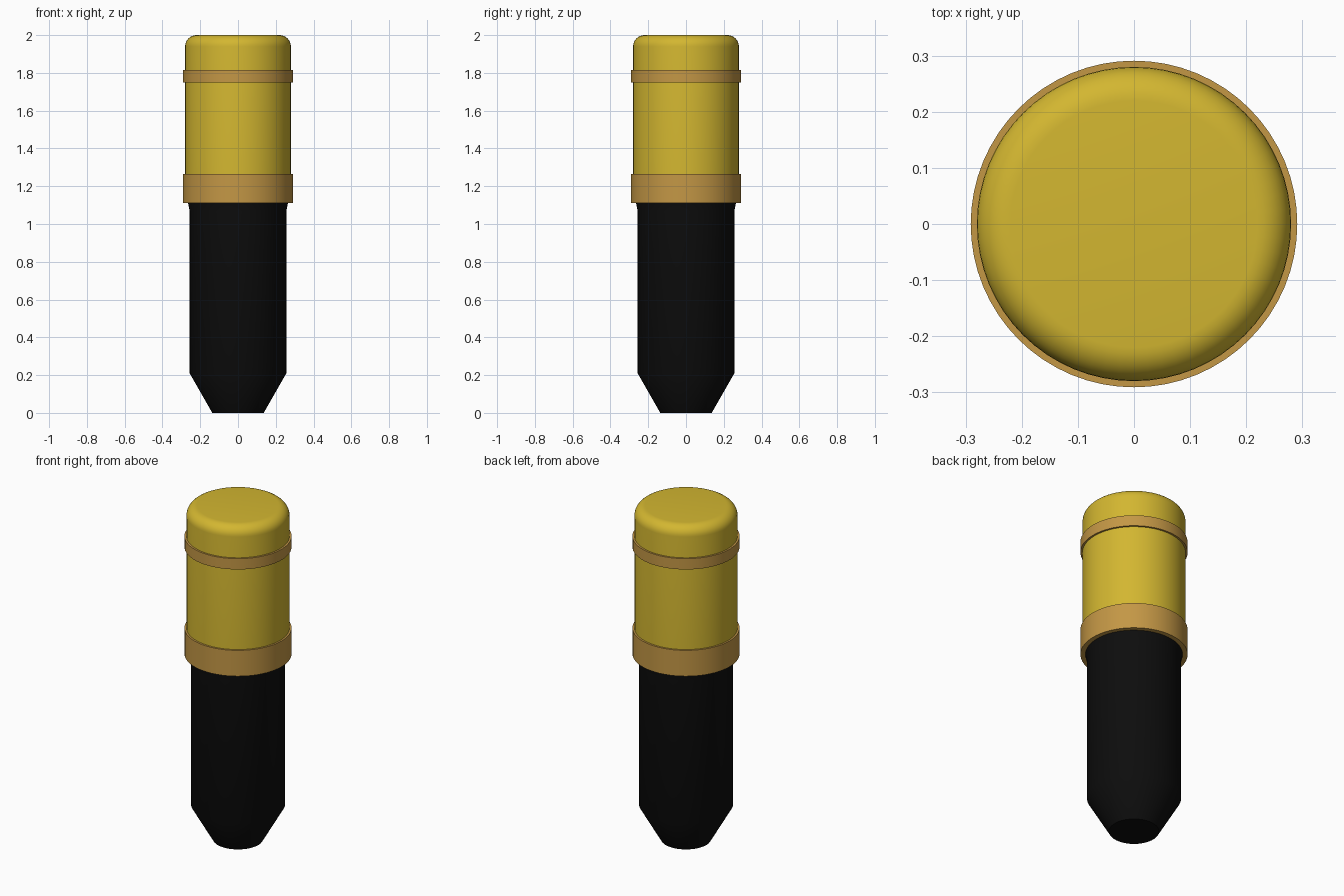
import bpy, bmesh, math

if "Cube" in bpy.data.objects:
    bpy.data.objects.remove(bpy.data.objects["Cube"])

SIDES = 64


def material(name, rgb):
    m = bpy.data.materials.new(name)
    m.diffuse_color = (*rgb, 1)
    m.use_nodes = True
    m.node_tree.nodes["Principled BSDF"].inputs["Base Color"].default_value = m.diffuse_color
    return m


yellow = material("golden yellow", (0.65, 0.47, 0.03))
bronze = material("bronze", (0.55, 0.31, 0.06))
black = material("black", (0.004, 0.004, 0.004))


def lathe(name, profile, mat):
    """Revolve (radius, z) points, listed bottom to top, and cap both ends."""
    bm = bmesh.new()
    rings = []
    for r, z in profile:
        rings.append([bm.verts.new((r * math.cos(2 * math.pi * i / SIDES),
                                    r * math.sin(2 * math.pi * i / SIDES), z))
                      for i in range(SIDES)])
    for a, b in zip(rings, rings[1:]):
        for i in range(SIDES):
            j = (i + 1) % SIDES
            bm.faces.new((a[i], a[j], b[j], b[i]))
    bm.faces.new(rings[0][::-1])
    bm.faces.new(rings[-1])
    mesh = bpy.data.meshes.new(name)
    bm.to_mesh(mesh)
    bm.free()
    mesh.materials.append(mat)
    obj = bpy.data.objects.new(name, mesh)
    bpy.context.collection.objects.link(obj)
    bpy.ops.object.select_all(action='DESELECT')
    obj.select_set(True)
    bpy.context.view_layer.objects.active = obj
    bpy.ops.object.shade_smooth_by_angle(angle=math.radians(30))
    return obj


# Tapered lower body with a small flare under the collar
lathe("lower_body", [(0.136, 0), (0.256, 0.21), (0.256, 1.07), (0.265, 1.115)], black)

# Upper cap with a rounded top edge
fillet = 0.06
arc = [(0.28 - fillet + fillet * math.cos(t), 2 - fillet + fillet * math.sin(t))
       for t in (math.pi / 2 * k / 8 for k in range(9))]
lathe("upper_cap", [(0.28, 1.12)] + arc, yellow)

# Wide collar and narrow band
for name, low, high in (("collar", 1.11, 1.265), ("narrow_band", 1.75, 1.815)):
    lathe(name, [(0.291, low), (0.291, high)], bronze)
